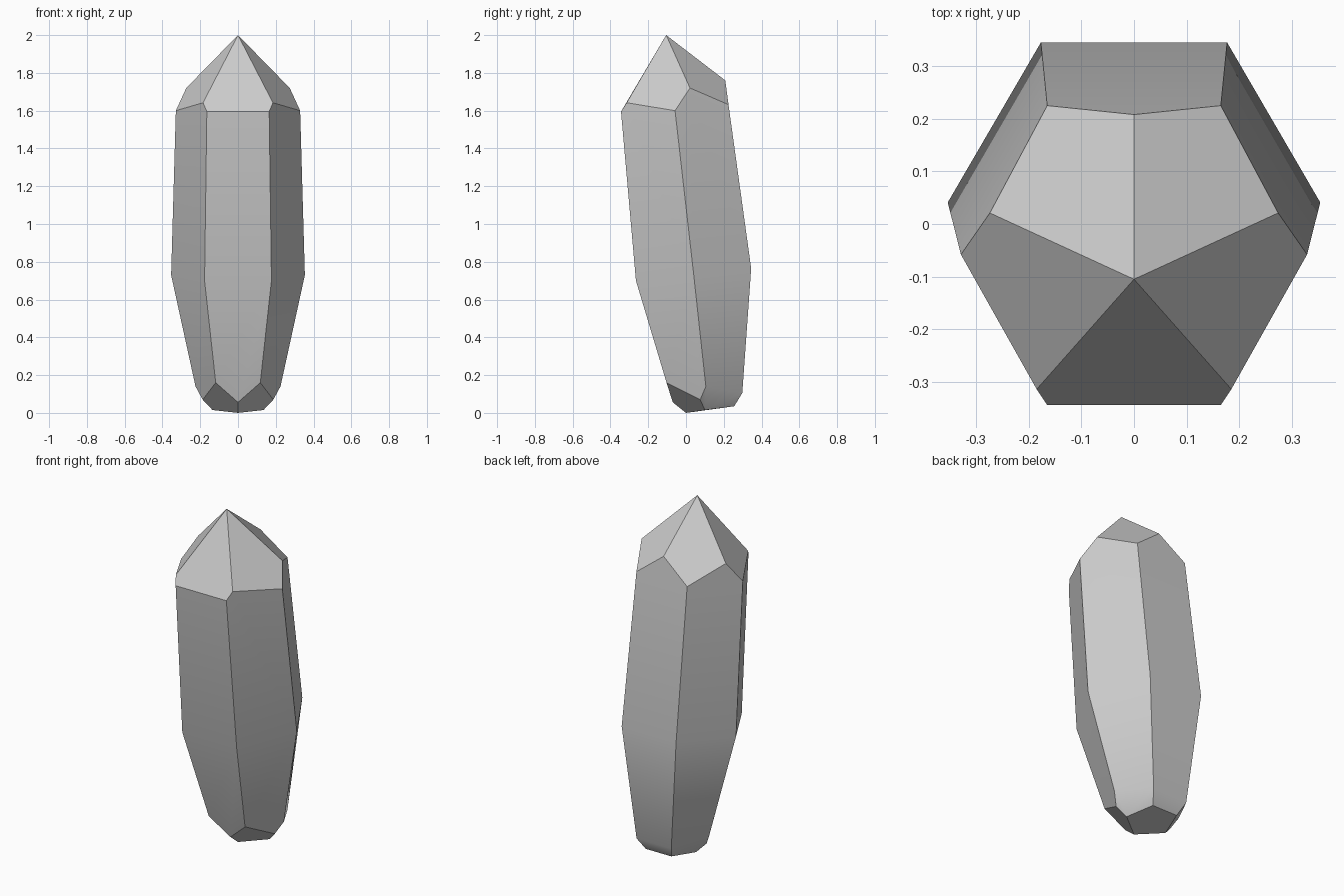
import bpy, bmesh, math

if "Cube" in bpy.data.objects:
    bpy.data.objects.remove(bpy.data.objects["Cube"])

# Right half of the leaning six-sided crystal, mirrored over x = 0
shoulder = [(.165, -.344, 1.595), (.185, -.314, 1.642), (.329, -.058, 1.60),
            (.274, .021, 1.72), (.165, .225, 1.632), (0, .208, 1.76)]
waist = [(.177, -.265, .70), (.354, .041, .73), (.177, .345, .765)]
foot = [(.118, -.103, .16), (.225, .105, .14), (.113, .298, .105),
        (0, -.07, .056), (.187, .075, .07)]
base = [(0, 0, 0), (.135, .10, .015), (.083, .255, .035)]
tip = [(0, -.105, 2.0)]

bm = bmesh.new()
for x, y, z in shoulder + waist + foot + base + tip:
    for side in ((1, -1) if x else (1,)):
        bm.verts.new((side * x, y, z))

# The crystal is convex: wrap it and merge the triangles into flat facets
bmesh.ops.convex_hull(bm, input=bm.verts[:])
bmesh.ops.dissolve_limit(bm, angle_limit=math.radians(5),
                         verts=bm.verts[:], edges=bm.edges[:])
bmesh.ops.recalc_face_normals(bm, faces=bm.faces[:])

mesh = bpy.data.meshes.new("crystal")
bm.to_mesh(mesh)
bm.free()
crystal = bpy.data.objects.new("crystal", mesh)
bpy.context.collection.objects.link(crystal)

# Soft bend at the waist, crisp facet edges elsewhere
bpy.context.view_layer.objects.active = crystal
crystal.select_set(True)
bpy.ops.object.shade_smooth_by_angle(angle=math.radians(30))
